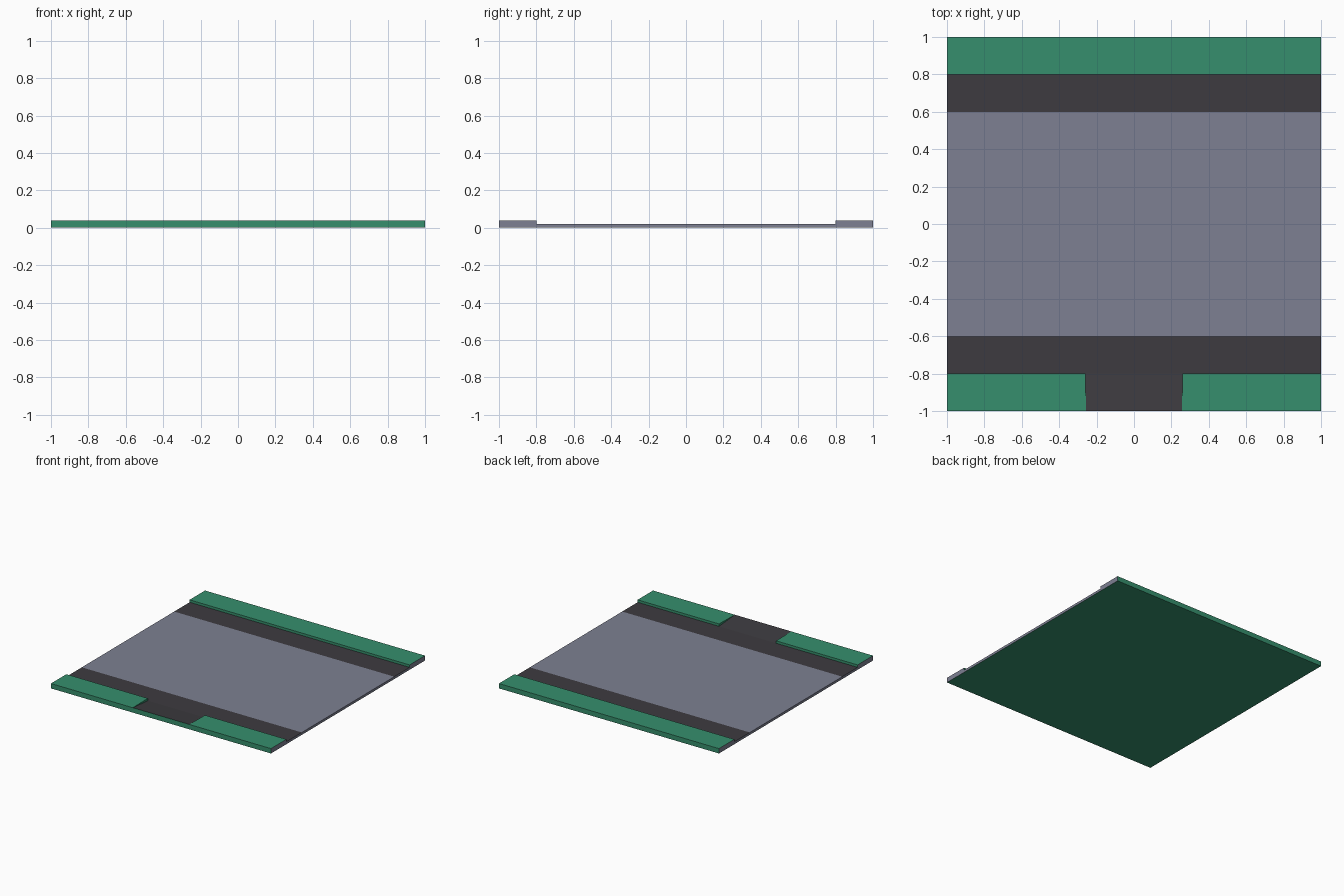
import bpy, bmesh

if "Cube" in bpy.data.objects:
    bpy.data.objects.remove(bpy.data.objects["Cube"])


def material(name, rgb):
    m = bpy.data.materials.new(name)
    m.diffuse_color = (*rgb, 1)
    m.use_nodes = True
    m.node_tree.nodes["Principled BSDF"].inputs["Base Color"].default_value = m.diffuse_color
    return m


GREEN, DARK, GREY = 0, 1, 2
materials = [
    material("grass_green", (0.037, 0.275, 0.153)),
    material("asphalt_dark", (0.047, 0.044, 0.051)),
    material("paving_grey", (0.205, 0.216, 0.287)),
]

# Cross-section (y, z) from front bottom, over the top, to back bottom,
# with the colour of the strip that follows each point (last one: underside)
profile = [(-1, 0), (-1, .04), (-.8, .04), (-.8, .02), (-.6, .02),
           (.6, .02), (.8, .02), (.8, .04), (1, .04), (1, 0)]
strip_colour = [GREEN, GREEN, GREEN, DARK, GREY, DARK, GREEN, GREEN, GREEN, GREEN]
n = len(profile)

bm = bmesh.new()


def face(verts, colour):
    bm.faces.new(verts).material_index = colour


# Cross-section repeated at both ends and at the two edges of the driveway
rings = []
for x in (-1, -.26, .26, 1):
    ring = []
    for y, z in profile:
        px = x * .985 if abs(x) < 1 and y == -1 else x   # slight driveway taper
        ring.append(bm.verts.new((px, y, z)))
    rings.append(ring)

# Road, verges and underside as strips; the middle span leaves the driveway open
for s in range(3):
    a, b = rings[s], rings[s + 1]
    for i in range(n):
        if s == 1 and i in (1, 2):
            continue
        j = (i + 1) % n
        face((a[i], b[i], b[j], a[j]), strip_colour[i])

# Driveway ramp and the green cheeks beside it
a, b = rings[1], rings[2]
face((a[1], b[1], b[3], a[3]), DARK)
face((a[1], a[2], a[3]), GREEN)
face((b[1], b[2], b[3]), GREEN)

# Grey cut ends
face(rings[0], GREY)
face(rings[3], GREY)

bmesh.ops.recalc_face_normals(bm, faces=bm.faces[:])
mesh = bpy.data.meshes.new("road_tile_with_driveway")
bm.to_mesh(mesh)
bm.free()
for m in materials:
    mesh.materials.append(m)
tile = bpy.data.objects.new("road_tile_with_driveway", mesh)
bpy.context.collection.objects.link(tile)
